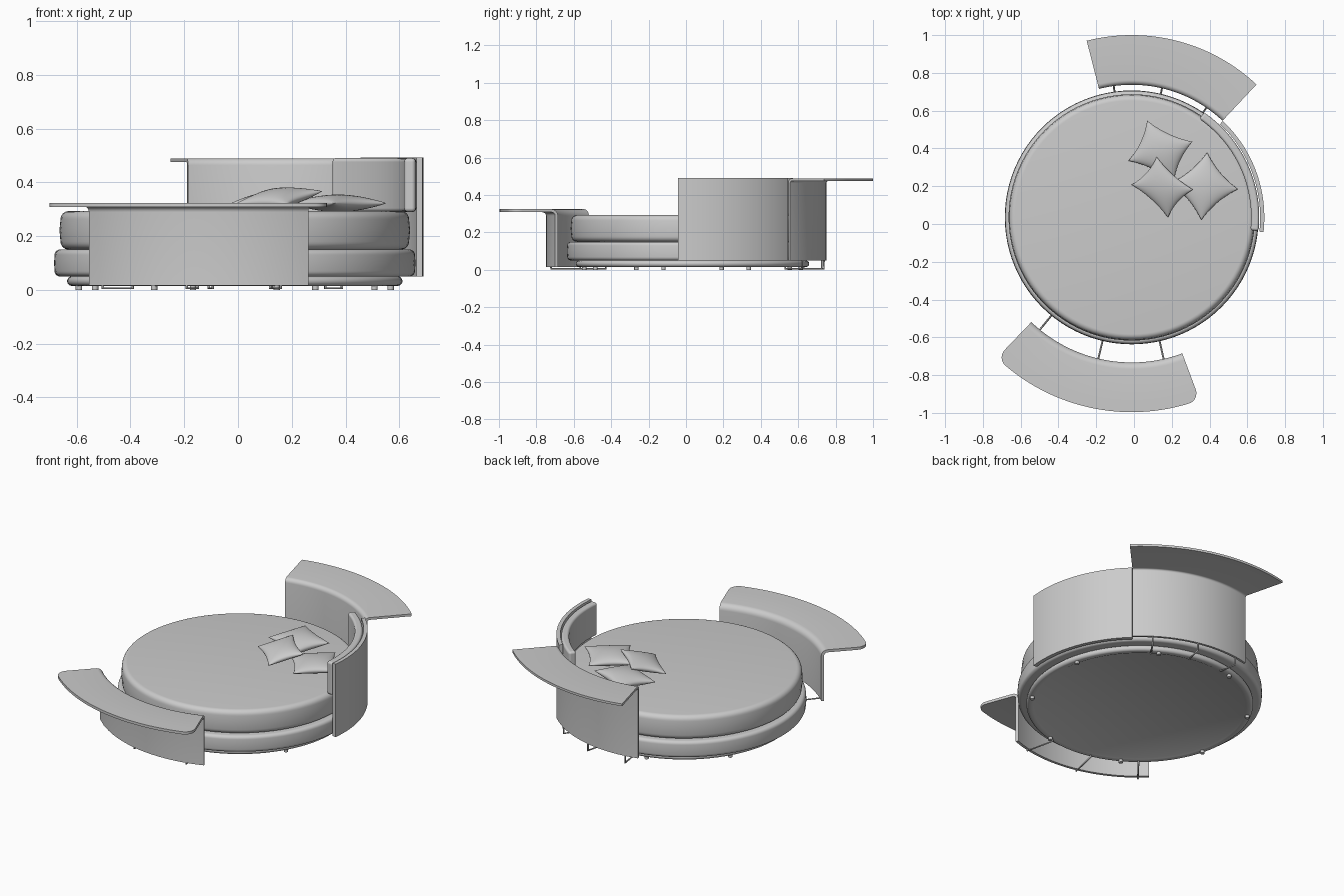
import bpy, bmesh, math
from mathutils import Matrix, Vector

if "Cube" in bpy.data.objects:
    bpy.data.objects.remove(bpy.data.objects["Cube"])

CX, CY = -0.012, 0.035   # common centre of all the round parts


def finish(name, bm, angle=40):
    bmesh.ops.recalc_face_normals(bm, faces=bm.faces)
    me = bpy.data.meshes.new(name)
    bm.to_mesh(me)
    bm.free()
    ob = bpy.data.objects.new(name, me)
    bpy.context.collection.objects.link(ob)
    me.shade_smooth()
    me.set_sharp_from_angle(angle=math.radians(angle))
    return ob


def polar(r, a, z):
    return Vector((CX + r * math.cos(a), CY + r * math.sin(a), z))


def lathe(name, profile, n=96):
    # profile of (r, z) from bottom to top, closed by flat caps
    bm = bmesh.new()
    rings = [[bm.verts.new(polar(r, math.tau * i / n, z)) for i in range(n)] for r, z in profile]
    for p, q in zip(rings, rings[1:]):
        for i in range(n):
            j = (i + 1) % n
            bm.faces.new((p[i], p[j], q[j], q[i]))
    bm.faces.new(rings[0])
    bm.faces.new(rings[-1])
    return finish(name, bm)


def rounded_disc(name, r, z0, z1, c, bulge=0.0):
    pts = []
    for k in range(7):
        t = -math.pi / 2 + k * math.pi / 12
        pts.append((r - bulge - c + c * math.cos(t), z0 + c + c * math.sin(t)))
    pts.append((r, (z0 + z1) / 2))
    for k in range(7):
        t = k * math.pi / 12
        pts.append((r - bulge - c + c * math.cos(t), z1 - c + c * math.sin(t)))
    return lathe(name, pts)


def arc_sweep(name, side_a, side_b, a0, a1, n=40, corner=0.0):
    # sweep a strip-shaped section, two matching lists of (r, z), about the centre
    a0, a1 = math.radians(a0), math.radians(a1)
    rmax = max(r for r, z in side_a + side_b)
    loop = side_a + side_b[::-1]
    m, h = len(loop), len(side_a)
    bm = bmesh.new()
    rings = []
    for r, z in loop:
        d = r - (rmax - corner)
        inset = 0.0
        if corner and d > 0:
            inset = (corner - math.sqrt(max(corner ** 2 - d ** 2, 0))) / r
        rings.append([bm.verts.new(polar(r, a0 + inset + (a1 - a0 - 2 * inset) * i / n, z))
                      for i in range(n + 1)])
    for k in range(m):
        p, q = rings[k], rings[(k + 1) % m]
        for i in range(n):
            bm.faces.new((p[i], p[i + 1], q[i + 1], q[i]))
    for e in (0, n):
        for k in range(h - 1):
            bm.faces.new((rings[k][e], rings[k + 1][e], rings[m - 2 - k][e], rings[m - 1 - k][e]))
    return finish(name, bm)


def bent_table(name, rin, rout, z0, z1, t, bend, a0, a1, corner=0.0):
    # upright panel that bends outwards into a table top
    a, b = [(rin, z0)], [(rin + t, z0)]
    for k in range(7):
        th = math.pi - k * math.pi / 12
        c, s = math.cos(th), math.sin(th)
        a.append((rin + bend + bend * c, z1 - bend + bend * s))
        b.append((rin + bend + (bend - t) * c, z1 - bend + (bend - t) * s))
    rs = [rout - corner + corner * math.sin(k * math.pi / 16) for k in range(9)] if corner else [rout]
    for r in rs:
        a.append((r, z1))
        b.append((r, z1 - t))
    return arc_sweep(name, a, b, a0, a1, corner=corner)


def rod(name, points, radius=0.005):
    cu = bpy.data.curves.new(name, 'CURVE')
    cu.dimensions = '3D'
    cu.bevel_depth = radius
    cu.bevel_resolution = 2
    cu.use_fill_caps = True
    sp = cu.splines.new('POLY')
    sp.points.add(len(points) - 1)
    for p, co in zip(sp.points, points):
        p.co = (*co, 1)
    bpy.context.collection.objects.link(bpy.data.objects.new(name, cu))


def pillow(name, loc, w, d, t, turn, tilt):
    n = 20
    m = (Matrix.Translation(loc) @ Matrix.Rotation(math.radians(turn), 4, 'Z')
         @ Matrix.Rotation(math.radians(tilt), 4, 'X'))
    bm = bmesh.new()
    for s in (1, -1):
        g = []
        for i in range(n + 1):
            row = []
            for j in range(n + 1):
                u = -math.cos(math.pi * i / n)
                v = -math.cos(math.pi * j / n)
                h = t / 2 * ((1 - u * u) * (1 - v * v)) ** 0.45
                x = u * w / 2 * (1 - 0.13 * (1 - v * v))
                y = v * d / 2 * (1 - 0.13 * (1 - u * u))
                row.append(bm.verts.new(m @ Vector((x, y, s * h))))
            g.append(row)
        for i in range(n):
            for j in range(n):
                bm.faces.new((g[i][j], g[i + 1][j], g[i + 1][j + 1], g[i][j + 1]))
    bmesh.ops.remove_doubles(bm, verts=bm.verts, dist=1e-5)
    return finish(name, bm, 80)


# base plinth: rounded ring with a slightly recessed underside
base = [(0.575, 0.022), (0.585, 0.017)]
base += [(0.606 + 0.0175 * math.cos(t), 0.0325 + 0.0175 * math.sin(t))
         for t in [-math.pi / 2 + k * math.pi / 10 for k in range(11)]]
lathe("base_plinth", base)

# two stacked round cushions
rounded_disc("lower_mattress", 0.672, 0.05, 0.15, 0.02, 0.002)
rounded_disc("upper_mattress", 0.652, 0.15, 0.293, 0.03, 0.004)

# small feet under the plinth
for k in range(8):
    a = math.radians(15 + 45 * k)
    rod(f"foot_{k + 1}", [polar(0.6, a, 0), polar(0.6, a, 0.03)], 0.012)

# front and back tables
bent_table("front_table", 0.768, 1.031, 0.016, 0.324, 0.016, 0.035, 226.2, 290.4, corner=0.06)
bent_table("back_table", 0.702, 0.965, 0.05, 0.489, 0.014, 0.025, 46.8, 104.3)

# backrest shell and its padding
arc_sweep("backrest_panel", [(0.68, 0.05), (0.68, 0.492)], [(0.702, 0.05), (0.702, 0.492)], -6.4, 46.6)
pad = arc_sweep("backrest_pad", [(0.632, 0.29), (0.632, 0.49)], [(0.675, 0.29), (0.675, 0.49)], -6.2, 55.5)
pad.data.shade_smooth()
bev = pad.modifiers.new("round", 'BEVEL')
bev.width = 0.014
bev.segments = 4
bev.limit_method = 'ANGLE'
bev.angle_limit = math.radians(40)
bev.harden_normals = True

# floor rods that tie the tables to the base
for k in range(3):
    a = math.radians(230.7 + 26 * k)
    rod(f"front_rod_{k + 1}", [polar(0.6, a, 0.03), polar(0.6, a, 0.006),
                               polar(0.776, a, 0.006), polar(0.776, a, 0.03)])
    a = math.radians(55.8 + 21 * k)
    rod(f"back_rod_{k + 1}", [polar(0.6, a, 0.03), polar(0.6, a, 0.006),
                              polar(0.709, a, 0.006), polar(0.709, a, 0.06)])

# loose pillows
pillow("pillow_back", (0.14, 0.385, 0.328), 0.265, 0.235, 0.075, -25, 4)
pillow("pillow_front", (0.15, 0.195, 0.342), 0.26, 0.205, 0.065, -42, 14)
pillow("pillow_right", (0.372, 0.2, 0.322), 0.255, 0.255, 0.065, -50, 0)
